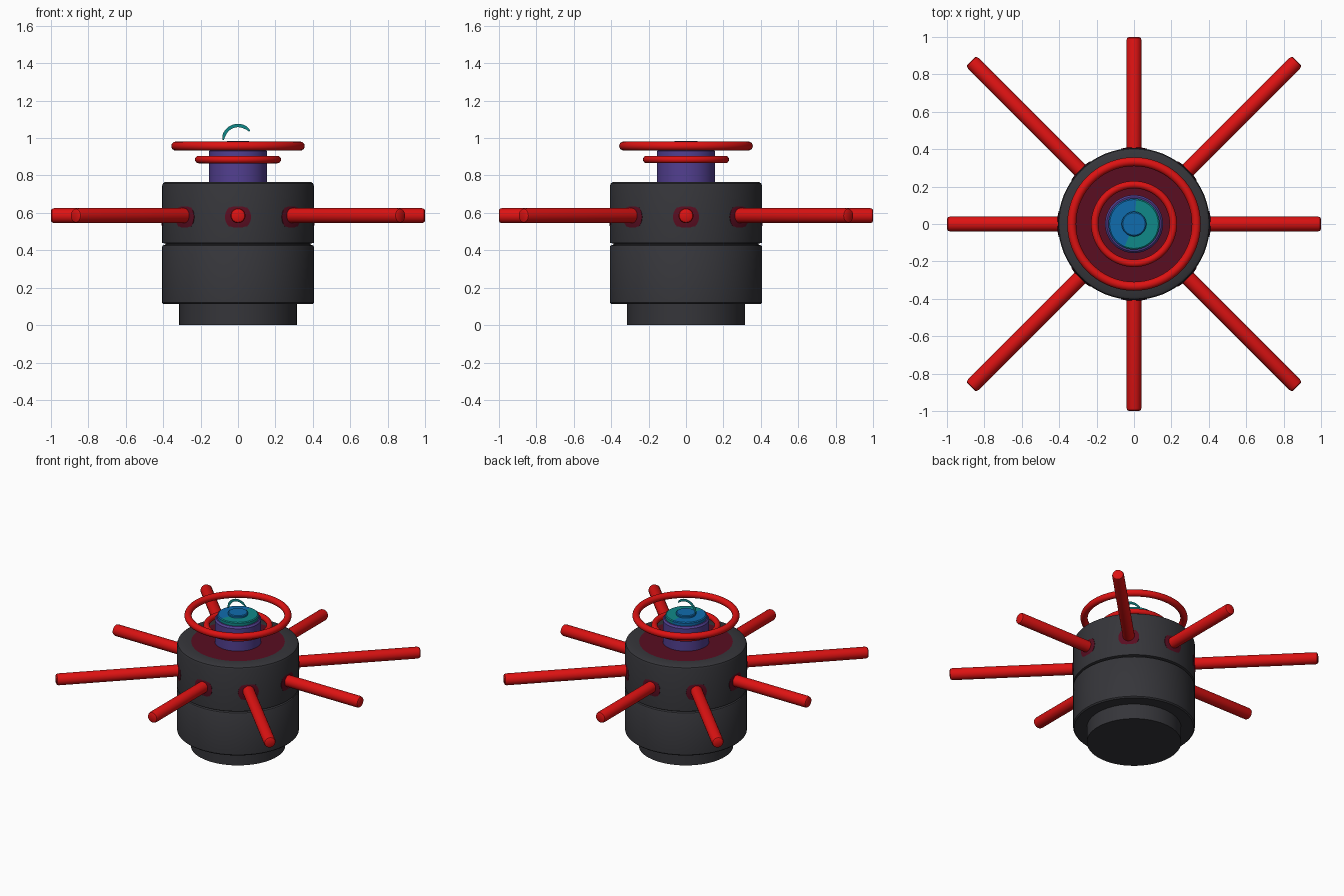
import bpy, bmesh, math
from mathutils import Vector

if "Cube" in bpy.data.objects:
    bpy.data.objects.remove(bpy.data.objects["Cube"])


def mat(name, c):
    m = bpy.data.materials.new(name)
    m.diffuse_color = (*c, 1)
    m.use_nodes = True
    m.node_tree.nodes["Principled BSDF"].inputs["Base Color"].default_value = m.diffuse_color
    return m


GREY = mat("charcoal", (0.036, 0.036, 0.042))
RED = mat("red", (0.72, 0.006, 0.006))
MAROON = mat("maroon", (0.10, 0.004, 0.015))
PURPLE = mat("purple", (0.085, 0.05, 0.28))
TEAL = mat("teal", (0.005, 0.25, 0.25))
BLUE = mat("blue", (0.005, 0.15, 0.42))


def finish(name, bm, mats, angle=35):
    me = bpy.data.meshes.new(name)
    bmesh.ops.recalc_face_normals(bm, faces=bm.faces)
    bm.to_mesh(me)
    bm.free()
    ob = bpy.data.objects.new(name, me)
    bpy.context.collection.objects.link(ob)
    for m in mats:
        me.materials.append(m)
    bpy.ops.object.select_all(action='DESELECT')
    ob.select_set(True)
    bpy.context.view_layer.objects.active = ob
    bpy.ops.object.shade_smooth_by_angle(angle=math.radians(angle))
    return ob


def lathe(name, profile, mats, n=64, closed=False, rule=None):
    """Spin (radius, z) points round z; radius 0 makes a pole."""
    bm = bmesh.new()
    rings = []
    for r, z in profile:
        if r == 0:
            rings.append([bm.verts.new((0, 0, z))] * n)
        else:
            rings.append([bm.verts.new((r * math.cos(2 * math.pi * i / n),
                                        r * math.sin(2 * math.pi * i / n), z)) for i in range(n)])
    pairs = list(zip(rings, rings[1:]))
    if closed:
        pairs.append((rings[-1], rings[0]))
    for a, b in pairs:
        for i in range(n):
            j = (i + 1) % n
            quad = list(dict.fromkeys((a[i], a[j], b[j], b[i])))
            f = bm.faces.new(quad)
            if rule:
                f.material_index = rule(f.calc_center_median())
    return finish(name, bm, mats)


def ring(name, big, small, z):
    prof = [(big + small * math.cos(2 * math.pi * k / 16),
             z + small * math.sin(2 * math.pi * k / 16)) for k in range(16)]
    return lathe(name, prof, [RED], 72, closed=True)


# body: narrow foot, lower drum, groove, upper drum with maroon top
lathe("body", [(0, 0), (0.315, 0), (0.315, 0.112), (0.398, 0.112), (0.406, 0.12),
               (0.406, 0.42), (0.402, 0.426), (0.388, 0.43), (0.388, 0.436), (0.406, 0.44),
               (0.406, 0.745), (0.401, 0.758), (0.388, 0.766), (0.312, 0.766), (0, 0.766)],
      [GREY, MAROON], rule=lambda c: 1 if c.z > 0.7655 and c.xy.length < 0.31 else 0)

# central column, disc on top and its cap
lathe("column", [(0, 0.76), (0.155, 0.76), (0.155, 0.93), (0.145, 0.942), (0, 0.942)], [PURPLE])
lathe("column_disc", [(0, 0.94), (0.137, 0.94), (0.137, 0.962), (0.13, 0.967), (0, 0.967)],
      [TEAL, BLUE], rule=lambda c: 1 if 1.5 < math.atan2(c.y, c.x) % (2 * math.pi) < 4.3 else 0)
lathe("column_cap", [(0, 0.96), (0.066, 0.96), (0.066, 0.978), (0.06, 0.983), (0, 0.983)], [BLUE])

# floating rings
ring("upper_ring", 0.333, 0.024, 0.957)
ring("lower_ring", 0.21, 0.02, 0.885)

# flat curved hook
bm = bmesh.new()
rows = []
N = 24
for k in range(N + 1):
    a = math.radians(178 - 140 * k / N)
    w = 0.009 * min(1, 0.5 + 3 * min(k, N - k) / N)
    rows.append([bm.verts.new(((0.079 + s * w) * math.cos(a), y, 0.988 + (0.079 + s * w) * math.sin(a)))
                 for s, y in ((-1, -0.001), (1, -0.001), (1, 0.001), (-1, 0.001))])
for p, q in zip(rows, rows[1:]):
    for i in range(4):
        bm.faces.new((p[i], p[(i + 1) % 4], q[(i + 1) % 4], q[i]))
bm.faces.new(rows[0])
bm.faces.new(rows[-1])
finish("hook", bm, [TEAL])

# eight arms, diagonal ones longer, each with a maroon socket
for k in range(8):
    length = 1.232 if k % 2 else 1.0
    arm = lathe(f"arm_{k + 1}", [(0, 0.3), (0.04, 0.3), (0.04, length - 0.016), (0.036, length - 0.005),
                                 (0.028, length), (0, length)], [RED], 24)
    socket = lathe(f"socket_{k + 1}", [(0, 0.36), (0.07, 0.36), (0.07, 0.403), (0.04, 0.409), (0, 0.409)],
                   [MAROON], 24)
    for ob in (arm, socket):
        ob.rotation_euler = (0, math.pi / 2, k * math.pi / 4)
        ob.location.z = 0.585 if ob is arm else 0.578
